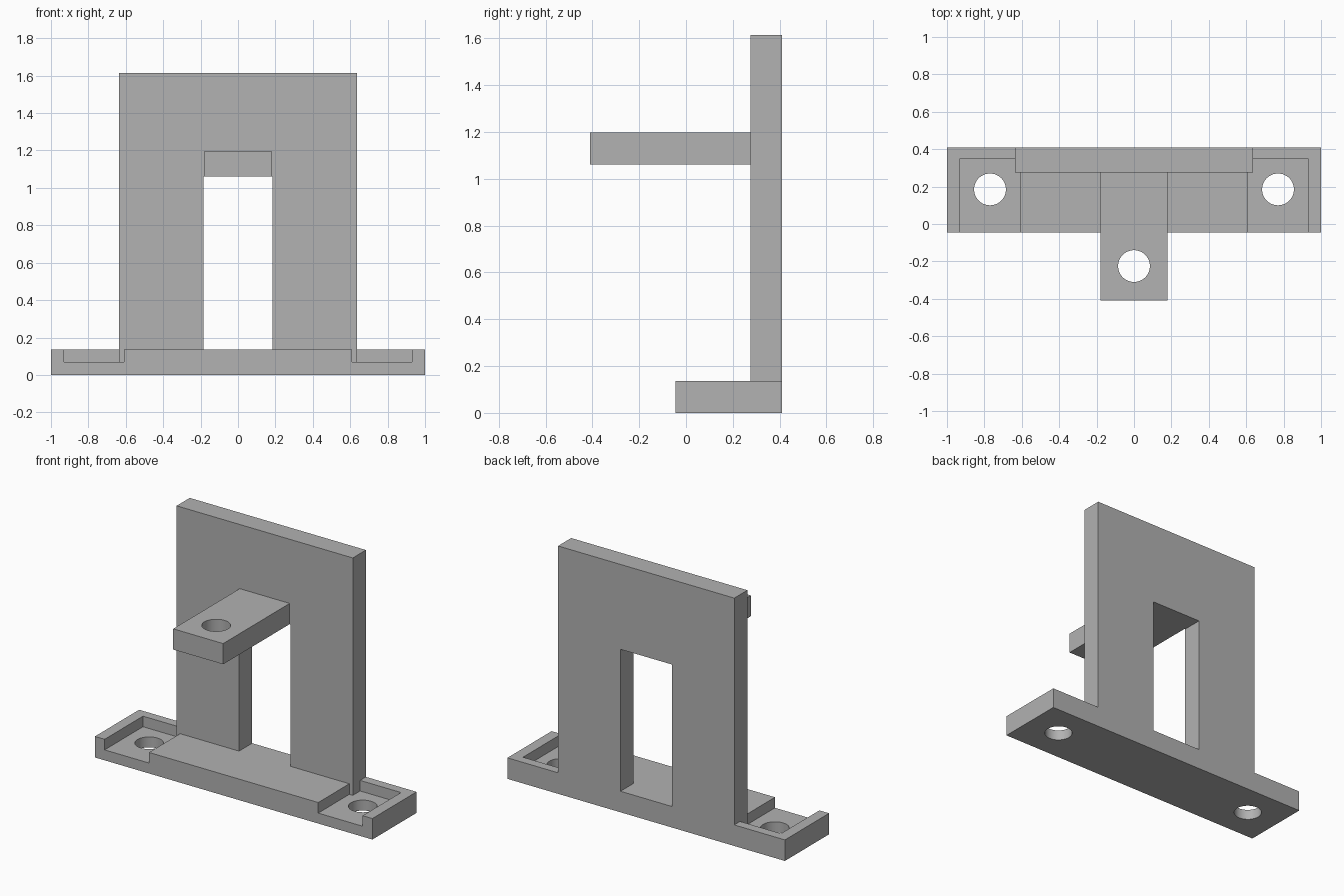
import bpy
import bmesh
from mathutils import Matrix, Vector

cube = bpy.data.objects.get("Cube")
if cube:
    bpy.data.objects.remove(cube, do_unlink=True)

grey = bpy.data.materials.new("plain grey")
grey.use_nodes = True
colour = (0.445, 0.445, 0.445, 1)
grey.diffuse_color = colour
grey.node_tree.nodes["Principled BSDF"].inputs["Base Color"].default_value = colour

BASE_TOP, RECESS_FLOOR = 0.137, 0.068
FRONT, BACK, PLATE_FRONT = -0.045, 0.41, 0.275


def prism(name, outline, axis, start, end):
    """Extrude a flat outline along z (points x, y) or along y (points x, z)."""
    bm = bmesh.new()
    if axis == "z":
        points, push = [(a, b, start) for a, b in outline], Vector((0, 0, end - start))
    else:
        points, push = [(a, start, b) for a, b in outline], Vector((0, end - start, 0))
    face = bm.faces.new([bm.verts.new(p) for p in points])
    grown = bmesh.ops.extrude_face_region(bm, geom=[face])["geom"]
    bmesh.ops.translate(bm, vec=push, verts=[v for v in grown if isinstance(v, bmesh.types.BMVert)])
    bmesh.ops.recalc_face_normals(bm, faces=bm.faces)
    return finish(bm, name)


def hole_cutter(name, x, y, z):
    bm = bmesh.new()
    bmesh.ops.create_cone(bm, cap_ends=True, segments=64, radius1=0.085, radius2=0.085,
                          depth=0.4, matrix=Matrix.Translation((x, y, z)))
    return finish(bm, name)


def finish(bm, name):
    mesh = bpy.data.meshes.new(name)
    bm.to_mesh(mesh)
    bm.free()
    mesh.materials.append(grey)
    obj = bpy.data.objects.new(name, mesh)
    bpy.context.collection.objects.link(obj)
    return obj


def combine(target, other, operation):
    """Apply a boolean and discard the helper."""
    other.hide_render = True
    mod = target.modifiers.new(operation, "BOOLEAN")
    mod.operation, mod.object, mod.solver = operation, other, "EXACT"
    bpy.ops.object.select_all(action="DESELECT")
    bpy.context.view_layer.objects.active = target
    target.select_set(True)
    bpy.ops.object.modifier_apply(modifier=mod.name)
    bpy.data.objects.remove(other, do_unlink=True)


def rectangle(x0, x1, y0, y1):
    return [(x0, y0), (x1, y0), (x1, y1), (x0, y1)]


# Foot with a screw recess, open to the front, at each end
bracket = prism("mounting_bracket", rectangle(-1, 1, FRONT, BACK), "z", 0, BASE_TOP)
for side in (-1, 1):
    recess = prism("recess_cutter", rectangle(side * 0.61, side * 0.93, FRONT - 0.1, 0.35),
                   "z", RECESS_FLOOR, 0.3)
    combine(bracket, recess, "DIFFERENCE")
    combine(bracket, hole_cutter("screw_hole_cutter", side * 0.77, 0.185, 0.05), "DIFFERENCE")

# Upright plate with a tall opening
half = [(0.635, 1.615), (0.635, 0.03), (0.185, 0.03), (0.185, 1.062)]
mirrored = [(-x, z) for x, z in reversed(half)]
combine(bracket, prism("upright_plate", half + mirrored, "y", PLATE_FRONT, BACK), "UNION")

# Arm reaching forward above the opening
arm = prism("arm", rectangle(-0.18, 0.18, -0.41, 0.3), "z", 1.062, 1.197)
combine(arm, hole_cutter("arm_hole_cutter", 0, -0.225, 1.13), "DIFFERENCE")
combine(bracket, arm, "UNION")

# Smooth hole walls, sharp edges elsewhere
bpy.ops.object.select_all(action="DESELECT")
bracket.select_set(True)
bpy.context.view_layer.objects.active = bracket
bpy.ops.object.shade_smooth_by_angle()
